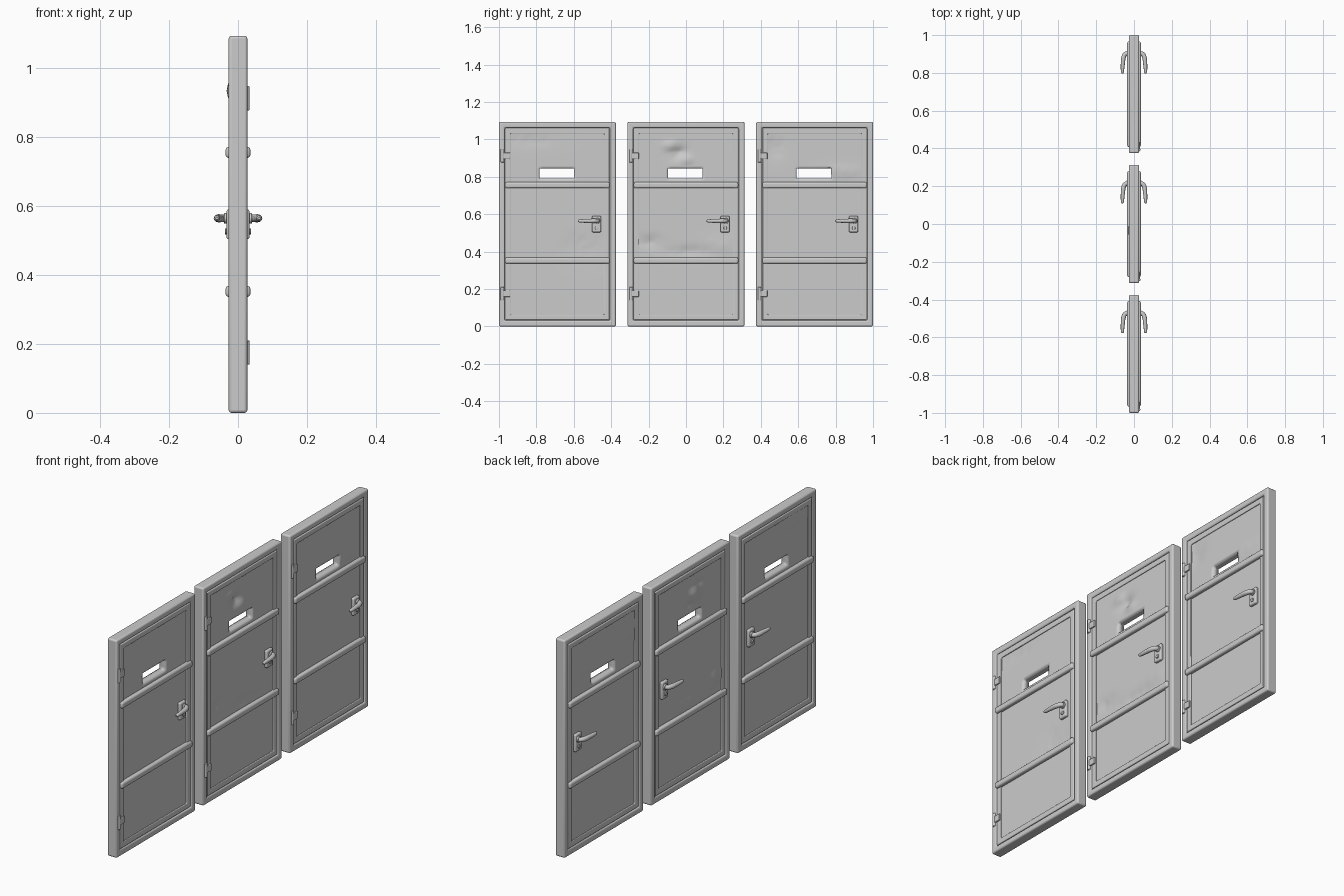
import bpy, bmesh, math
from mathutils import Vector, noise

if "Cube" in bpy.data.objects:
    bpy.data.objects.remove(bpy.data.objects["Cube"])

W, H = 0.625, 1.093                       # one door: width along y, height along z
STARTS = (-1.0, -0.3125, 0.375)           # y of each door's hinge side
SLOT = (0.217, 0.402, 0.79, 0.845)        # y0, y1, z0, z1 of the letter slot

# Dents: (y, z, radius y, radius z, depth along x), y measured from the hinge side
DENTS = (
    [(0.16, 1.00, 0.14, 0.04, -0.004), (0.45, 0.42, 0.10, 0.08, -0.004)],
    [(0.27, 0.93, 0.045, 0.035, -0.015), (0.23, 0.965, 0.035, 0.02, 0.009),
     (0.31, 0.89, 0.03, 0.02, 0.008), (0.12, 0.45, 0.07, 0.035, -0.008),
     (0.32, 0.40, 0.15, 0.03, -0.006), (0.50, 0.43, 0.07, 0.05, 0.004)],
    [(0.10, 0.96, 0.05, 0.06, -0.006), (0.46, 0.83, 0.10, 0.03, 0.004)],
)


def finish(name, bm, bevel=0.0, segments=3):
    bmesh.ops.recalc_face_normals(bm, faces=bm.faces)
    mesh = bpy.data.meshes.new(name)
    bm.to_mesh(mesh)
    bm.free()
    ob = bpy.data.objects.new(name, mesh)
    bpy.context.collection.objects.link(ob)
    if bevel:
        mod = ob.modifiers.new("bevel", 'BEVEL')
        mod.width, mod.segments = bevel, segments
        mod.limit_method = 'ANGLE'
    smooth(ob)
    return ob


def smooth(ob):
    bpy.ops.object.select_all(action='DESELECT')
    ob.select_set(True)
    bpy.context.view_layer.objects.active = ob
    bpy.ops.object.shade_smooth_by_angle(angle=math.radians(40))


def box(name, x, y, z, bevel):
    bm = bmesh.new()
    bmesh.ops.create_cube(bm, size=1)
    for v in bm.verts:
        v.co = Vector([(a + b) / 2 + c * (b - a) for c, (a, b) in zip(v.co, (x, y, z))])
    return finish(name, bm, bevel)


def cylinder(name, centre, radius, length, axis):
    bm = bmesh.new()
    bmesh.ops.create_cone(bm, cap_ends=True, segments=20, radius1=radius,
                          radius2=radius, depth=length)
    if axis == 'x':
        bmesh.ops.rotate(bm, verts=bm.verts, matrix=Vector((0, 0, 1))
                         .rotation_difference(Vector((1, 0, 0))).to_matrix())
    bmesh.ops.translate(bm, verts=bm.verts, vec=centre)
    return finish(name, bm, 0.002, 2)


def ring(name, y0, outer, inner, half, bevel):
    """Rectangular frame between two insets of the door outline."""
    bm = bmesh.new()
    loops = []
    for inset, x in ((outer, half), (inner, half), (inner, -half), (outer, -half)):
        a, b, c, d = y0 + inset, y0 + W - inset, inset, H - inset
        loops.append([bm.verts.new((x, y, z)) for y, z in ((a, c), (b, c), (b, d), (a, d))])
    for i in range(4):
        p, q = loops[i], loops[(i + 1) % 4]
        for k in range(4):
            m = (k + 1) % 4
            bm.faces.new((p[k], p[m], q[m], q[k]))
    return finish(name, bm, bevel)


def steps(a, b, cuts, size=0.013):
    stops = [a, *cuts, b]
    out = [a]
    for s, e in zip(stops, stops[1:]):
        n = max(1, round((e - s) / size))
        out += [s + (e - s) * (i + 1) / n for i in range(n)]
    return out


def sheet(name, y0, dents):
    """Dented metal panel with the slot left open."""
    ys = steps(0.02, W - 0.02, SLOT[:2])
    zs = steps(0.02, H - 0.02, SLOT[2:])
    bm = bmesh.new()

    def push(y, z):
        x = 0.0
        for cy, cz, ry, rz, depth in dents:
            g = math.exp(-((y - cy) / ry) ** 2 - ((z - cz) / rz) ** 2)
            x += depth * g * (1 + 0.5 * noise.noise(Vector((y * 30, z * 30, cy))))
        return x

    grid = [[bm.verts.new((push(y, z), y0 + y, z)) for z in zs] for y in ys]
    for i in range(len(ys) - 1):
        for j in range(len(zs) - 1):
            y, z = (ys[i] + ys[i + 1]) / 2, (zs[j] + zs[j + 1]) / 2
            if SLOT[0] < y < SLOT[1] and SLOT[2] < z < SLOT[3]:
                continue
            bm.faces.new((grid[i][j], grid[i + 1][j], grid[i + 1][j + 1], grid[i][j + 1]))
    bmesh.ops.delete(bm, geom=[v for v in bm.verts if not v.link_faces], context='VERTS')
    ob = finish(name, bm)
    mod = ob.modifiers.new("thickness", 'SOLIDIFY')
    mod.thickness, mod.offset = 0.036, 0


def lever(name, y0, side):
    cu = bpy.data.curves.new(name, 'CURVE')
    cu.dimensions = '3D'
    cu.bevel_depth, cu.bevel_resolution, cu.use_fill_caps = 0.011, 4, True
    pts = ((0.025, 0.527, 1), (0.045, 0.526, 1), (0.055, 0.507, 1.1), (0.059, 0.475, 1),
           (0.061, 0.445, 0.85), (0.061, 0.428, 0.7), (0.061, 0.422, 0.35))
    sp = cu.splines.new('BEZIER')
    sp.bezier_points.add(len(pts) - 1)
    sp.resolution_u = 5
    for p, (x, y, r) in zip(sp.bezier_points, pts):
        p.co, p.radius = (side * x, y0 + y, 0.564), r
        p.handle_left_type = p.handle_right_type = 'AUTO'
    ob = bpy.data.objects.new(name, cu)
    bpy.context.collection.objects.link(ob)
    bpy.ops.object.select_all(action='DESELECT')
    ob.select_set(True)
    bpy.context.view_layer.objects.active = ob
    bpy.ops.object.convert(target='MESH')
    smooth(bpy.context.view_layer.objects.active)


for n, (y0, dents) in enumerate(zip(STARTS, DENTS), 1):
    tag = f"door_{n}_"
    # Outer frame, leaf border and metal sheet
    ring(tag + "outer_frame", y0, 0.0, 0.031, 0.027, 0.008)
    ring(tag + "leaf_border", y0, 0.034, 0.062, 0.024, 0.004)
    sheet(tag + "panel", y0, dents)
    # Cross rails, proud on both faces
    for part, z in (("upper_rail", 0.755), ("lower_rail", 0.352)):
        box(tag + part, (-0.036, 0.036), (y0 + 0.033, y0 + W - 0.033),
            (z - 0.016, z + 0.016), 0.009)
    # Hinges on the +x face
    for part, z in (("lower_hinge", 0.175), ("upper_hinge", 0.912)):
        cylinder(tag + part + "_barrel", (0.025, y0 + 0.018, z), 0.009, 0.07, 'z')
        box(tag + part + "_plate", (0.018, 0.031), (y0 + 0.018, y0 + 0.06),
            (z - 0.017, z + 0.017), 0.003)
    # Handles on both faces
    for side, word in ((1, "front_"), (-1, "rear_")):
        xs = sorted((side * 0.015, side * 0.033))
        box(tag + word + "handle_plate", xs, (y0 + 0.497, y0 + 0.545), (0.503, 0.59), 0.006)
        cylinder(tag + word + "handle_boss", (side * 0.034, y0 + 0.527, 0.564), 0.015, 0.014, 'x')
        cylinder(tag + word + "lock", (side * 0.033, y0 + 0.522, 0.526), 0.009, 0.01, 'x')
        lever(tag + word + "lever", y0, side)
